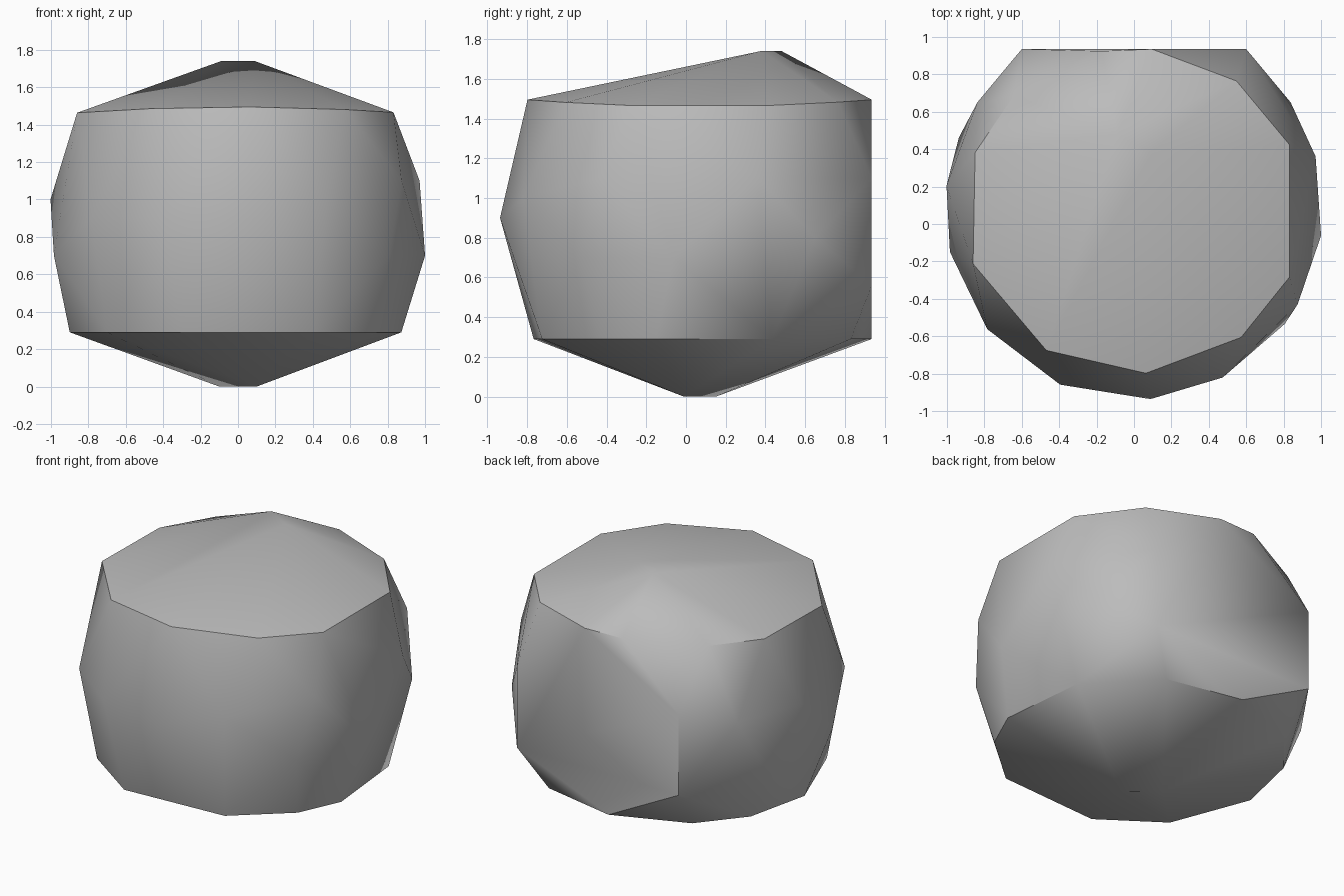
import bpy, bmesh
from math import cos, sin, radians

cube = bpy.data.objects.get("Cube")
if cube:
    bpy.data.objects.remove(cube, do_unlink=True)

BACK = .935  # depth of the flat back panel


def make_material(name, shade):
    material = bpy.data.materials.new(name)
    material.use_nodes = True
    colour = (shade, shade, shade, 1)
    material.diffuse_color = colour
    shader = material.node_tree.nodes["Principled BSDF"]
    shader.inputs["Base Color"].default_value = colour
    return material


def add_corner(bm, centre_y, radii, degrees, height):
    """Add one corner on an ellipse, held in front of the back panel."""
    angle = radians(degrees)
    y = centre_y + radii[1] * sin(angle)
    bm.verts.new((radii[0] * cos(angle), min(y, BACK), height))


bm = bmesh.new()

# Upper rim, a little higher at the front and the back
for degrees in (24, 53, 84, 101, 135, 159, 199, 239, 274, 309, 336):
    height = 1.46 + .035 * sin(radians(degrees)) ** 2
    add_corner(bm, .07, (.91, .87), degrees, height)

# Lower rim
for degrees in (25, 61, 95, 129, 153, 182, 219, 250, 297, 326, 346):
    add_corner(bm, .06, (.9, .88), degrees, .29)

# Girth: uneven heights round the front and both sides
girth = {16: 1.1, 34: .8, 146: 1, 158: .6, 173: 1, 193: .7, 219: .9,
         247: .9, 275: .9, 298: 1, 323: .7, 330: 1.1, 352: .7}
for degrees, height in girth.items():
    add_corner(bm, .08, (1.01, 1.02), degrees, height)

# Flat back panel
for side in (-1, 1):
    for height in (.56, 1.1):
        bm.verts.new((side * .6, BACK, height))

# Short ridges that close the top and the bottom
for side in (-1, 1):
    bm.verts.new((side * .09, .43 - side * .05, 1.74))
    bm.verts.new((side * .1, .07 - side * .08, 0))

# Wrap all corners in a faceted skin
bmesh.ops.convex_hull(bm, input=bm.verts[:])
loose = [vert for vert in bm.verts if not vert.link_faces]
bmesh.ops.delete(bm, geom=loose, context='VERTS')
bmesh.ops.recalc_face_normals(bm, faces=bm.faces[:])

mesh = bpy.data.meshes.new("boulder")
bm.to_mesh(mesh)
bm.free()
mesh.materials.append(make_material("stone_grey", .5))
boulder = bpy.data.objects.new("boulder", mesh)
bpy.context.collection.objects.link(boulder)

# Soft facets with crisp rims
bpy.context.view_layer.objects.active = boulder
boulder.select_set(True)
bpy.ops.object.shade_smooth_by_angle(angle=radians(36))
